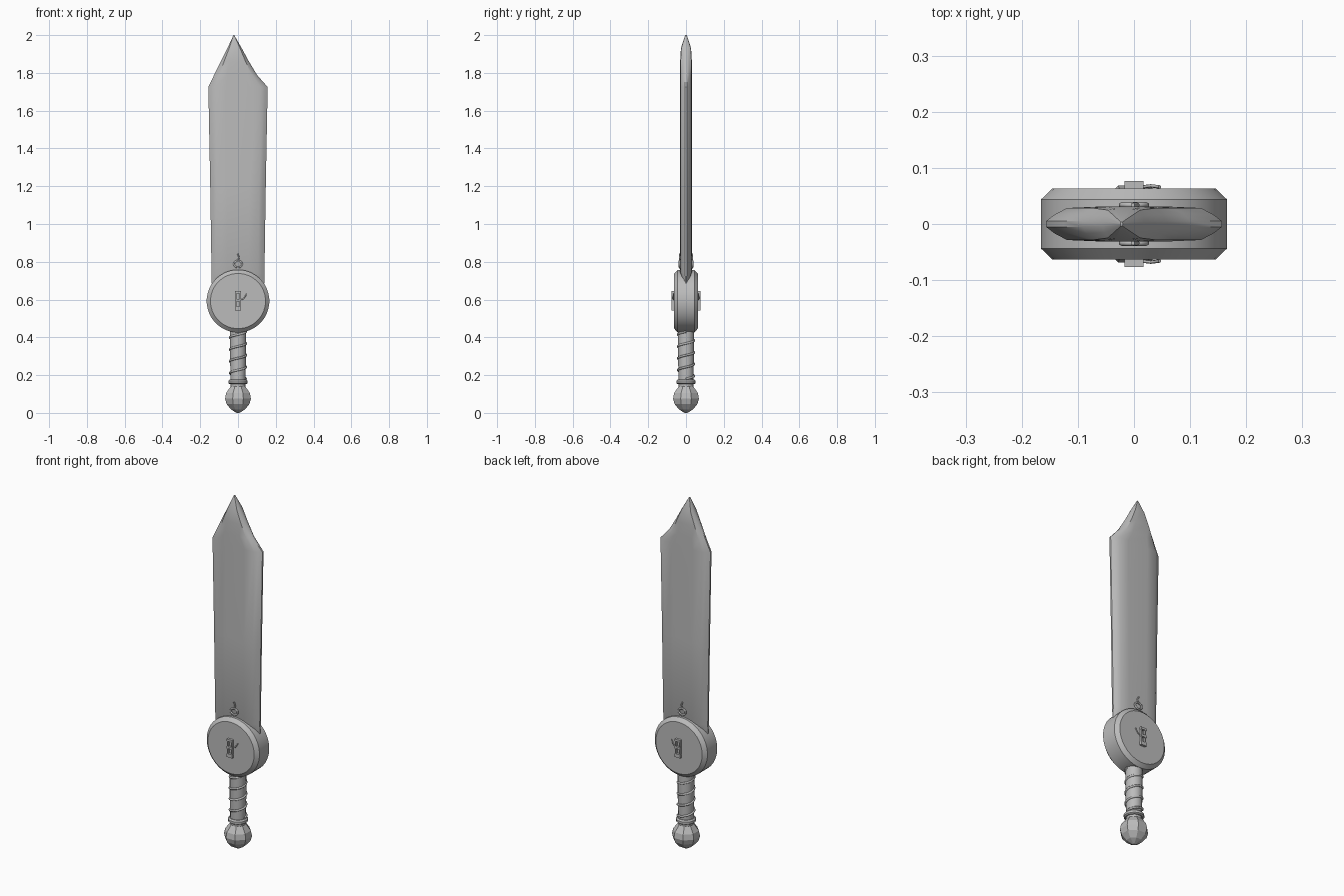
import bpy, bmesh, math

if "Cube" in bpy.data.objects:
    bpy.data.objects.remove(bpy.data.objects["Cube"])

steel = bpy.data.materials.new("grey steel")
steel.diffuse_color = (0.5, 0.5, 0.5, 1)
steel.use_nodes = True
steel.node_tree.nodes["Principled BSDF"].inputs["Base Color"].default_value = steel.diffuse_color


def finish(name, bm, smooth=None):
    bmesh.ops.recalc_face_normals(bm, faces=bm.faces)
    me = bpy.data.meshes.new(name)
    bm.to_mesh(me)
    bm.free()
    me.materials.append(steel)
    ob = bpy.data.objects.new(name, me)
    bpy.context.collection.objects.link(ob)
    if smooth:
        bpy.ops.object.select_all(action='DESELECT')
        ob.select_set(True)
        bpy.context.view_layer.objects.active = ob
        bpy.ops.object.shade_smooth_by_angle(angle=math.radians(smooth))
    return ob


def loft(bm, rings, cap=True):
    loops = [[bm.verts.new(p) for p in r] for r in rings]
    n = len(loops[0])
    for a, b in zip(loops, loops[1:]):
        for i in range(n):
            j = (i + 1) % n
            bm.faces.new((a[i], a[j], b[j], b[i]))
    if cap:
        bm.faces.new(loops[0][::-1])
        bm.faces.new(loops[-1])


def turned(name, profile, sides, axis='Z', centre=0.0, smooth=None):
    """Revolved profile of (radius, height) around Z, or around Y at a given z."""
    bm, rings = bmesh.new(), []
    for r, h in profile:
        ring = []
        for i in range(sides):
            a = 2 * math.pi * (i + 0.5) / sides
            c, s = r * math.cos(a), r * math.sin(a)
            ring.append((c, s, h) if axis == 'Z' else (c, h, centre + s))
        rings.append(ring)
    loft(bm, rings)
    return finish(name, bm, smooth)


def tube(name, points, radius, closed=False):
    cu = bpy.data.curves.new(name, 'CURVE')
    cu.dimensions = '3D'
    cu.bevel_depth = radius
    cu.bevel_resolution = 1
    cu.use_fill_caps = True
    sp = cu.splines.new('POLY')
    sp.points.add(len(points) - 1)
    for p, co in zip(sp.points, points):
        p.co = (*co, 1)
    sp.use_cyclic_u = closed
    cu.materials.append(steel)
    ob = bpy.data.objects.new(name, cu)
    bpy.context.collection.objects.link(ob)
    return ob


# Blade: bevelled cross-sections (left x, right x, half thickness, z)
sections = [(-0.139, 0.139, 0.010, 0.685), (-0.140, 0.140, 0.031, 0.74),
            (-0.147, 0.147, 0.031, 1.2), (-0.157, 0.157, 0.031, 1.725),
            (-0.126, 0.100, 0.031, 1.79), (-0.092, 0.058, 0.031, 1.86),
            (-0.056, 0.020, 0.027, 1.93), (-0.024, -0.020, 0.004, 2.0)]
bm, rings = bmesh.new(), []
for l, r, t, z in sections:
    m, w = (l + r) / 2, (r - l) / 2
    half = [(-1, 0.16), (-0.9, 0.55), (-0.76, 0.92), (-0.4, 1), (0.4, 1), (0.76, 0.92), (0.9, 0.55), (1, 0.16)]
    ring = [(m + w * u, -t * v, z) for u, v in half]
    rings.append(ring + [(x, -y, z) for x, y, z in reversed(ring)])
loft(bm, rings)
finish("blade", bm, 35)

# Round guard with chamfered rims
turned("guard_disc", [(0.146, -0.063), (0.166, -0.044), (0.166, 0.044), (0.146, 0.063)],
       40, 'Y', 0.592, 25)

# Grip, collar and pommel
turned("grip", [(0.04, 0.14), (0.04, 0.17), (0.043, 0.3), (0.044, 0.44)], 16, smooth=40)
turned("collar", [(0.045, 0.152), (0.052, 0.157), (0.052, 0.170), (0.045, 0.177)], 16, smooth=30)
turned("pommel", [(0.008, 0.0), (0.04, 0.018), (0.066, 0.048), (0.074, 0.075),
                  (0.068, 0.105), (0.042, 0.14), (0.03, 0.146)], 8)

# Spiral cord around the grip
turns, steps = 4, 80
tube("grip_cord", [(0.043 * math.cos(2 * math.pi * turns * i / steps),
                    0.043 * math.sin(2 * math.pi * turns * i / steps),
                    0.18 + 0.25 * i / steps) for i in range(steps + 1)], 0.006)

# Ornaments on both sides
for side, tag in ((-1, "front"), (1, "back")):
    bm = bmesh.new()
    for x, z, w, h in ((0, 0.638, 0.034, 0.012), (0, 0.597, 0.034, 0.012), (0, 0.552, 0.034, 0.02),
                       (-0.012, 0.595, 0.006, 0.09), (0.012, 0.595, 0.006, 0.09)):
        box = bmesh.ops.create_cube(bm, size=1)['verts']
        for v in box:
            v.co = (x + v.co.x * w, side * 0.069 + v.co.y * 0.016, z + v.co.z * h)
    finish(tag + "_disc_ornament", bm)
    tube(tag + "_disc_twig", [(0.014, side * 0.066, 0.598), (0.03, side * 0.068, 0.605),
                              (0.046, side * 0.066, 0.63)], 0.003)
    # Small ring with a stem at the blade root
    tube(tag + "_blade_ring", [(0.022 * math.sin(a), side * 0.034, 0.788 + 0.018 * math.cos(a))
                               for a in (2 * math.pi * i / 12 for i in range(12))], 0.005, True)
    tube(tag + "_blade_stem", [(0, side * 0.034, 0.806), (0.006, side * 0.034, 0.822),
                               (-0.002, side * 0.034, 0.842)], 0.004)
